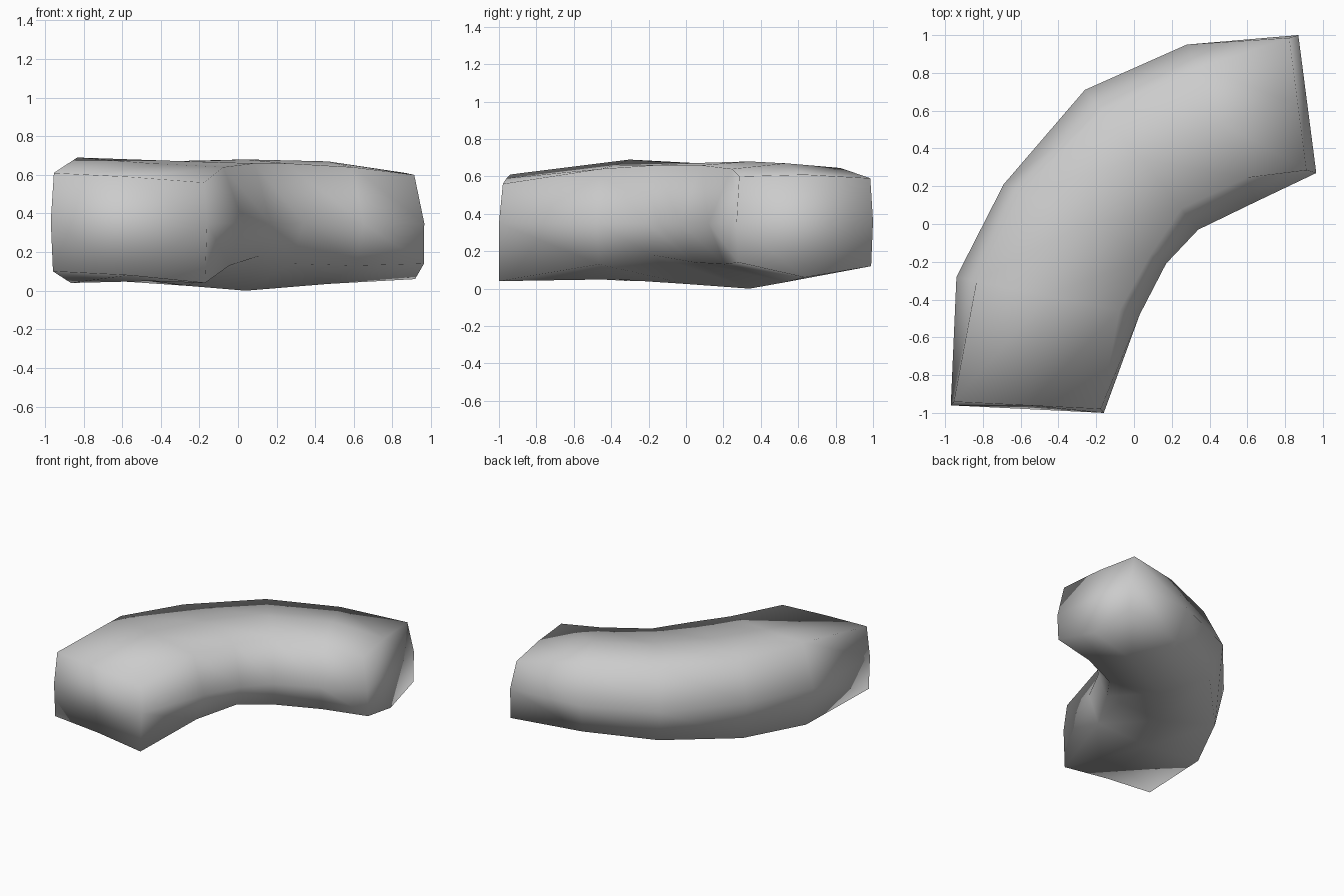
import bpy
import bmesh
from mathutils import Vector

cube = bpy.data.objects.get("Cube")
if cube:
    bpy.data.objects.remove(cube, do_unlink=True)

grey = bpy.data.materials.new("plain grey")
grey.use_nodes = True
colour = (0.6, 0.6, 0.6, 1)
grey.diffuse_color = colour
grey.node_tree.nodes["Principled BSDF"].inputs["Base Color"].default_value = colour

# Cross-sections along the bend: outer rim, inner rim, edge softness, lean of the top,
# then heights: outer top, mid top, inner top, inner low, mid low, outer low
sections = [
    ((-.97, -.96), (-.16, -1), .02, (0, .02), (.61, .59, .56, .04, .08, .1)),
    ((-.94, -.28), (.03, -.48), .11, (0, 0), (.69, .66, .64, .13, .05, .04)),
    ((-.69, .21), (.17, -.21), .1, (0, 0), (.665, .67, .66, .18, .025, .05)),
    ((-.26, .71), (.34, -.03), .15, (0, 0), (.66, .68, .66, .14, 0, .09)),
    ((.28, .95), (.65, .12), .15, (0, 0), (.645, .67, .64, .13, .035, .11)),
    ((.87, 1.0), (.965, .27), .02, (-.05, 0), (.59, .61, .6, .14, .06, .12)),
]


def ring(bm, outer, inner, soft, lean, heights):
    """Eight-sided cross-section standing between the two rims."""
    a, b = Vector((*outer, 0)), Vector((*inner, 0))
    top_o, top, top_i, low_i, low, low_o = heights
    upper = [(soft, top_o), (.5, top), (1 - soft, top_i)]
    lower = [(1, .35), (1 - soft * .7, low_i), (.5, low), (soft * .7, low_o), (0, .36)]
    points = [a.lerp(b, t) + Vector((*lean, z)) for t, z in upper]
    points += [a.lerp(b, t) + Vector((0, 0, z)) for t, z in lower]
    return [bm.verts.new(p) for p in points]


# Bent tube, lofted through the sections and closed at both ends
bm = bmesh.new()
rings = [ring(bm, *s) for s in sections]
for r, s in zip(rings, rings[1:]):
    for i in range(len(r)):
        j = (i + 1) % len(r)
        bm.faces.new((r[i], r[j], s[j], s[i]))
bm.faces.new(rings[0])
bm.faces.new(rings[-1])
bmesh.ops.recalc_face_normals(bm, faces=bm.faces)
for face in bm.faces:
    face.smooth = True

mesh = bpy.data.meshes.new("bent_tube")
bm.to_mesh(mesh)
bm.free()
mesh.materials.append(grey)
tube = bpy.data.objects.new("bent_tube", mesh)
bpy.context.collection.objects.link(tube)
